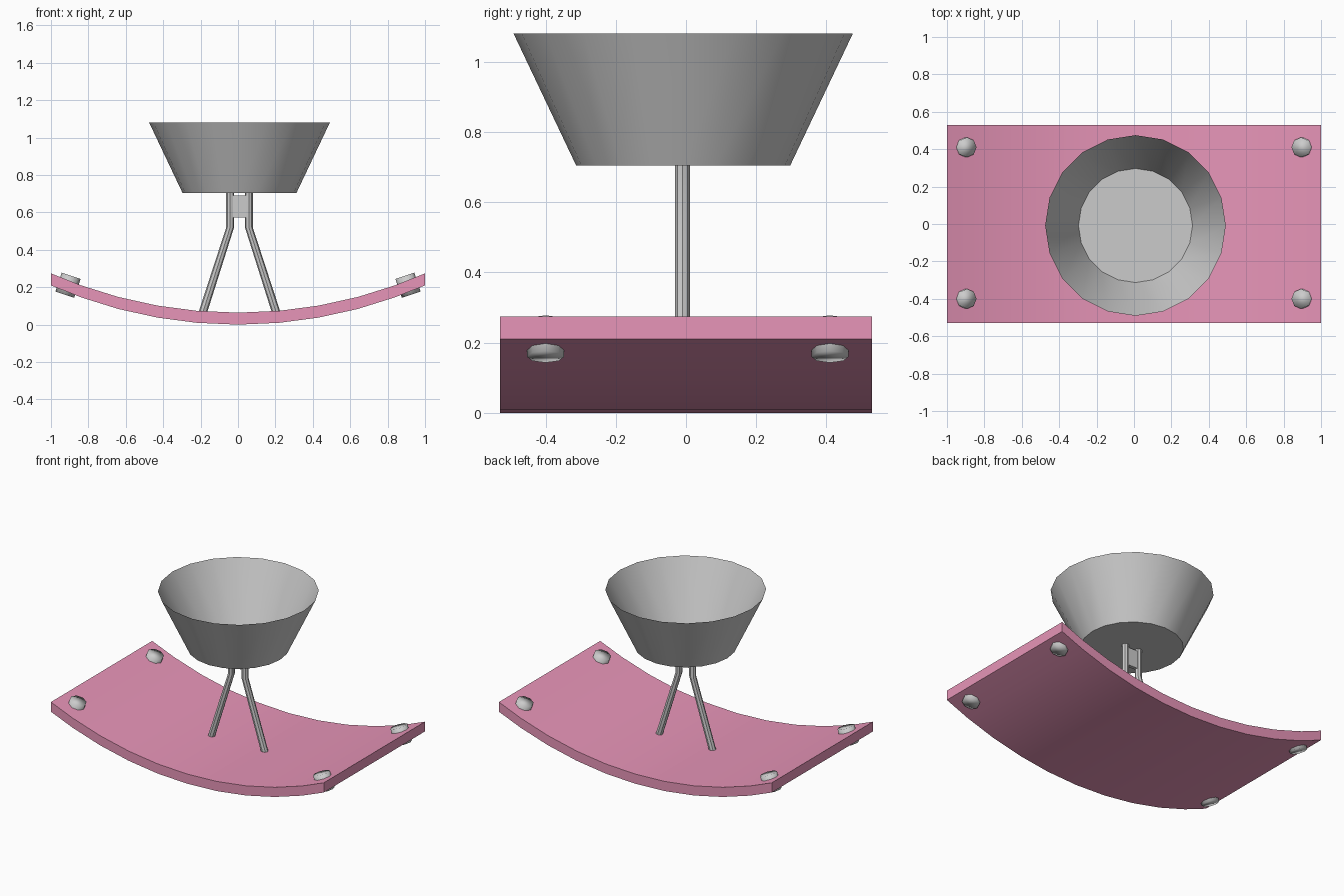
import bpy, bmesh, math
from math import sin, cos, pi
from mathutils import Vector

if "Cube" in bpy.data.objects:
    bpy.data.objects.remove(bpy.data.objects["Cube"])


def loft(name, rings, caps, angle=40):
    """Skin a list of equal-length point rings; caps = (start, end)."""
    bm = bmesh.new()
    rows = [[bm.verts.new(p) for p in ring] for ring in rings]
    n = len(rows[0])
    for a, b in zip(rows, rows[1:]):
        for i in range(n):
            j = (i + 1) % n
            bm.faces.new((a[i], a[j], b[j], b[i]))
    if caps[0]:
        bm.faces.new(rows[0][::-1])
    if caps[1]:
        bm.faces.new(rows[-1])
    bmesh.ops.recalc_face_normals(bm, faces=bm.faces)
    me = bpy.data.meshes.new(name)
    bm.to_mesh(me)
    bm.free()
    ob = bpy.data.objects.new(name, me)
    bpy.context.collection.objects.link(ob)
    bpy.ops.object.select_all(action='DESELECT')
    ob.select_set(True)
    bpy.context.view_layer.objects.active = ob
    bpy.ops.object.shade_smooth_by_angle(angle=math.radians(angle))
    return ob


def ring(centre, r, n, u=(1, 0, 0), v=(0, 1, 0), su=1.0):
    c, u, v = Vector(centre), Vector(u), Vector(v)
    return [c + u * (r * su * cos(2 * pi * i / n)) + v * (r * sin(2 * pi * i / n))
            for i in range(n)]


# Curved base board, an arc with upright ends
R, THICK, HALF = 2.486, 0.064, 0.53
half_x = [0.22, 0.43, 0.64, 0.84, 1.0]
xs = [-x for x in reversed(half_x)] + [0.0] + half_x
sections = []
for x in xs:
    z = R - math.sqrt(R * R - x * x)
    sections.append([(x, -HALF, z), (x, HALF, z),
                     (x, HALF, z + THICK), (x, -HALF, z + THICK)])
board = loft("base_board", sections, (True, True))
pink = bpy.data.materials.new("pink")
pink.diffuse_color = (0.80, 0.30, 0.48, 1)
pink.use_nodes = True
pink.node_tree.nodes["Principled BSDF"].inputs["Base Color"].default_value = pink.diffuse_color
board.data.materials.append(pink)

# Open bowl: thin flared wall with a floor
CX, CY = 0.008, -0.008
loft("bowl", [ring((CX, CY, 0.705), 0.305, 20),
              ring((CX, CY, 1.08), 0.483, 20)], (True, False))

# Pair of bent legs under the bowl
for side, label in ((-1, "left"), (1, "right")):
    loft(label + "_leg", [
        ring((CX + side * 0.201, -0.01, 0.05), 0.021, 8, su=1.12),
        ring((CX + side * 0.05, -0.01, 0.52), 0.021, 8),
        ring((CX + side * 0.05, -0.01, 0.706), 0.021, 8)], (True, True))

# Small plate joining the legs
bx, by = 0.035, 0.011
loft("leg_joiner", [[(CX + sx * bx, -0.01 + sy * by, z)
                     for sx, sy in ((-1, -1), (1, -1), (1, 1), (-1, 1))]
                    for z in (0.572, 0.69)], (True, True))

# Bolts through the four corners, square to the board's slope
for side, label in ((-1, "left"), (1, "right")):
    low = Vector((side * 0.926, 0, 0.160))
    high = Vector((side * 0.892, 0, 0.261))
    axis = (high - low).normalized()
    u = Vector((0, 1, 0)).cross(axis)
    for y, row in ((-0.40, "front"), (0.41, "back")):
        off = Vector((0, y, 0))
        loft(f"{row}_{label}_bolt", [ring(low + off, 0.053, 8, u),
                                     ring(high + off, 0.053, 8, u)],
             (True, True), 180)
